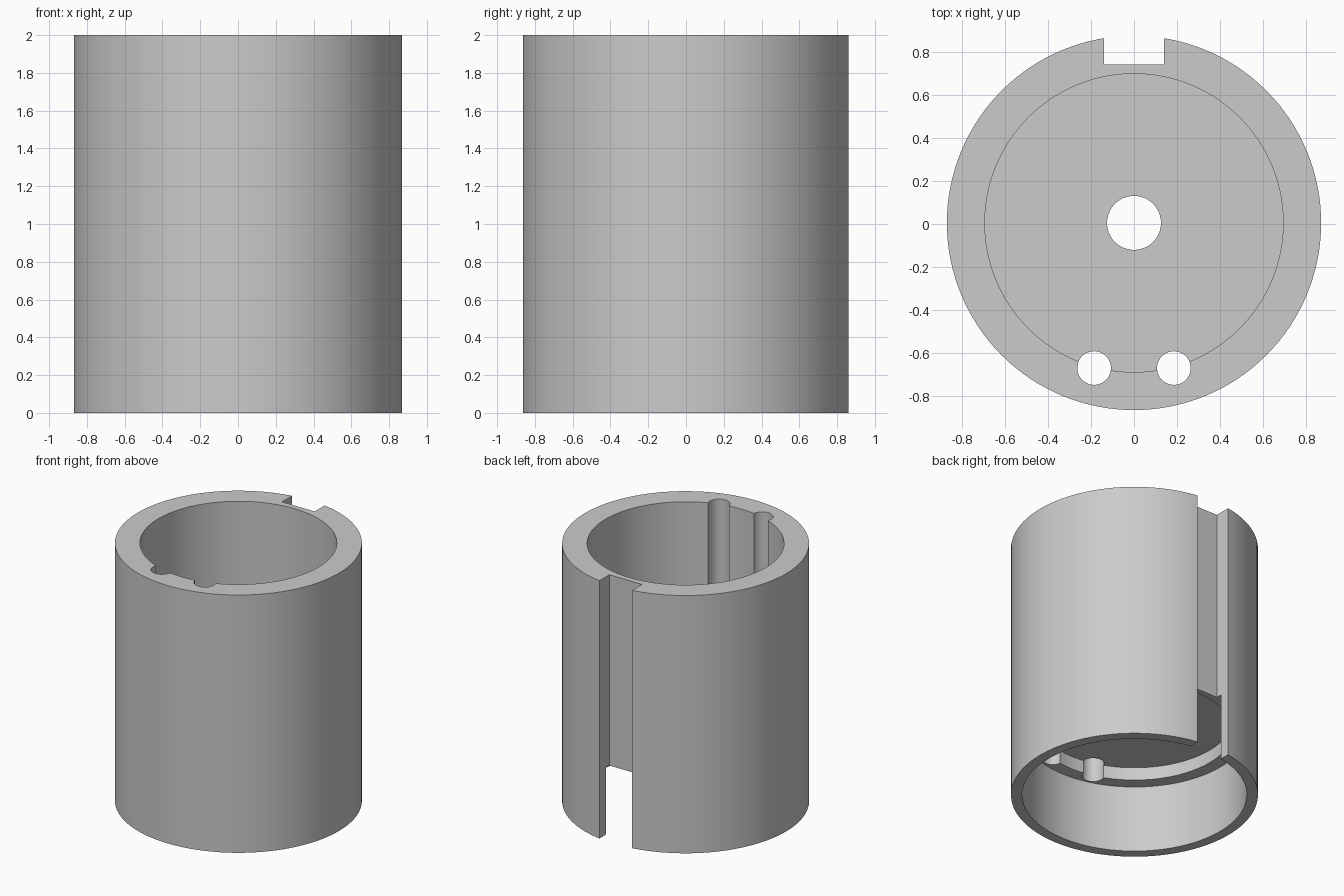
import bpy
import math
import bmesh

if "Cube" in bpy.data.objects:
    bpy.data.objects.remove(bpy.data.objects["Cube"])

SEG = 128
CY = 0.005                       # body axis in y
OUTER, BORE, LOWER, SHAFT = 0.868, 0.692, 0.79, 0.125
STEP, WEB_LOW, WEB_TOP, TOP = 0.52, 0.62, 0.74, 2.0

grey = bpy.data.materials.new("grey")
grey.use_nodes = True
colour = (0.6, 0.6, 0.6, 1)
grey.diffuse_color = colour
grey.node_tree.nodes["Principled BSDF"].inputs["Base Color"].default_value = colour


def lathe(name, profile):
    """Spin a closed (radius, z) outline about the body axis."""
    bm = bmesh.new()
    rings = []
    for i in range(SEG):
        a = 2 * math.pi * i / SEG
        rings.append([bm.verts.new((r * math.cos(a), r * math.sin(a) + CY, z))
                      for r, z in profile])
    n = len(profile)
    for i in range(SEG):
        p, q = rings[i], rings[(i + 1) % SEG]
        for j in range(n):
            k = (j + 1) % n
            bm.faces.new((p[j], q[j], q[k], p[k]))
    bmesh.ops.recalc_face_normals(bm, faces=bm.faces)
    mesh = bpy.data.meshes.new(name)
    bm.to_mesh(mesh)
    bm.free()
    obj = bpy.data.objects.new(name, mesh)
    bpy.context.collection.objects.link(obj)
    mesh.materials.append(grey)
    return obj


def cut(target, cutter):
    """Subtract a cutter and discard it."""
    cutter.data.materials.append(grey)
    cutter.hide_render = True
    bpy.context.view_layer.objects.active = target
    mod = target.modifiers.new("cut", "BOOLEAN")
    mod.operation = "DIFFERENCE"
    mod.solver = "EXACT"
    mod.object = cutter
    bpy.ops.object.modifier_apply(modifier=mod.name)
    bpy.data.objects.remove(cutter)


# Sleeve with upper bore, pierced web and wider lower bore
body = lathe("housing_sleeve", [
    (OUTER, 0), (OUTER, TOP), (BORE, TOP), (BORE, WEB_TOP), (SHAFT, WEB_TOP),
    (SHAFT, WEB_LOW), (BORE, WEB_LOW), (BORE, STEP), (LOWER, STEP), (LOWER, 0)])

# Full-height keyway at the back
bpy.ops.mesh.primitive_cube_add(size=1, location=(0, 0.94, 1))
keyway = bpy.context.object
keyway.name = "keyway_cutter"
keyway.scale = (0.28, 0.4, 2.4)
cut(body, keyway)

# Pair of round channels at the front, breaking into the bore
for side in (-1, 1):
    bpy.ops.mesh.primitive_cylinder_add(vertices=48, radius=0.078, depth=2.4,
                                        location=(side * 0.185, -0.668, 1))
    channel = bpy.context.object
    channel.name = "channel_cutter"
    cut(body, channel)

# Smooth walls, crisp edges
bpy.ops.object.select_all(action="DESELECT")
body.select_set(True)
bpy.context.view_layer.objects.active = body
bpy.ops.object.shade_smooth_by_angle(angle=math.radians(30))
